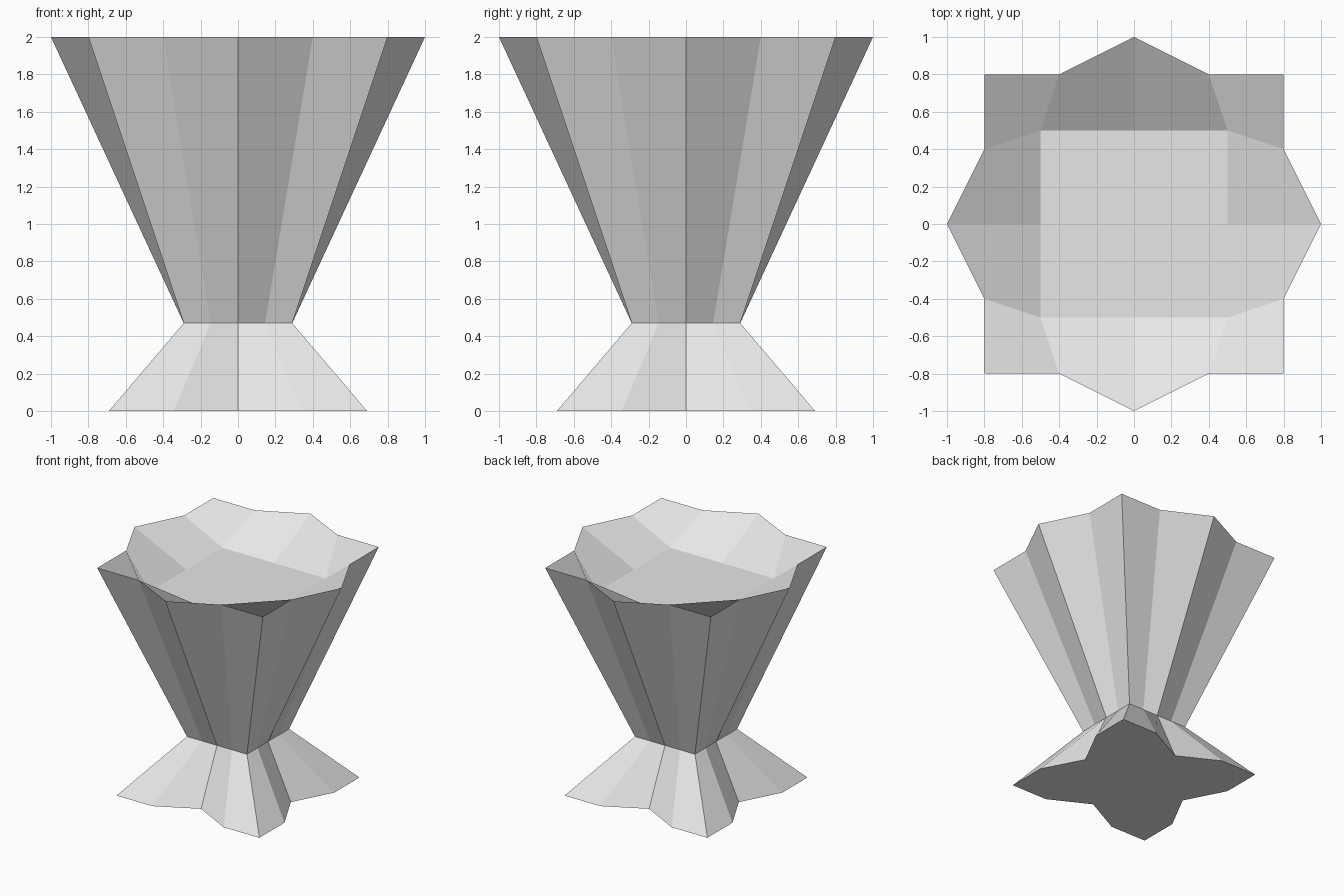
import bpy
import bmesh

cube = bpy.data.objects.get("Cube")
if cube:
    bpy.data.objects.remove(cube, do_unlink=True)

grey = bpy.data.materials.new("light grey")
grey.use_nodes = True
colour = (0.8, 0.8, 0.8, 1)
grey.diffuse_color = colour
grey.node_tree.nodes["Principled BSDF"].inputs["Base Color"].default_value = colour

bm = bmesh.new()


def ring(corner, middle, z, quarters=True):
    """Square ring whose side middles are pushed in or out."""
    side = [(-corner, -corner), (0, -middle)]
    if quarters:
        side = [side[0], (-corner / 2, -corner), side[1], (corner / 2, -corner)]
    verts = []
    for _ in range(4):
        verts += [bm.verts.new((x, y, z)) for x, y in side]
        side = [(-y, x) for x, y in side]  # quarter turn
    return verts


def bridge(low, high):
    n = len(low)
    for i in range(n):
        j = (i + 1) % n
        bm.faces.new((low[i], low[j], high[j], high[i]))


# Outer walls: star foot, square waist, flared rim
foot = ring(0.69, 0.51, 0)
waist = ring(0.29, 0.29, 0.47)
rim = ring(0.8, 1.0, 2)
bridge(foot, waist)
bridge(waist, rim)
bm.faces.new(foot[::-1])

# Shallow bowl sunk into the rim
floor = ring(0.5, 0.5, 1.76, quarters=False)
bm.faces.new(floor)
for s in range(4):
    c, m, nxt = floor[2 * s], floor[2 * s + 1], floor[(2 * s + 2) % 8]
    r = [rim[(4 * s + k) % 16] for k in range(-1, 4)]
    bm.faces.new((r[0], r[1], r[2], c))    # corner panel
    bm.faces.new((r[2], r[3], m, c))       # side panels
    bm.faces.new((r[3], r[4], nxt, m))

bmesh.ops.recalc_face_normals(bm, faces=bm.faces[:])
mesh = bpy.data.meshes.new("star_pedestal_bowl")
bm.to_mesh(mesh)
bm.free()
mesh.materials.append(grey)
bpy.context.collection.objects.link(bpy.data.objects.new("star_pedestal_bowl", mesh))
